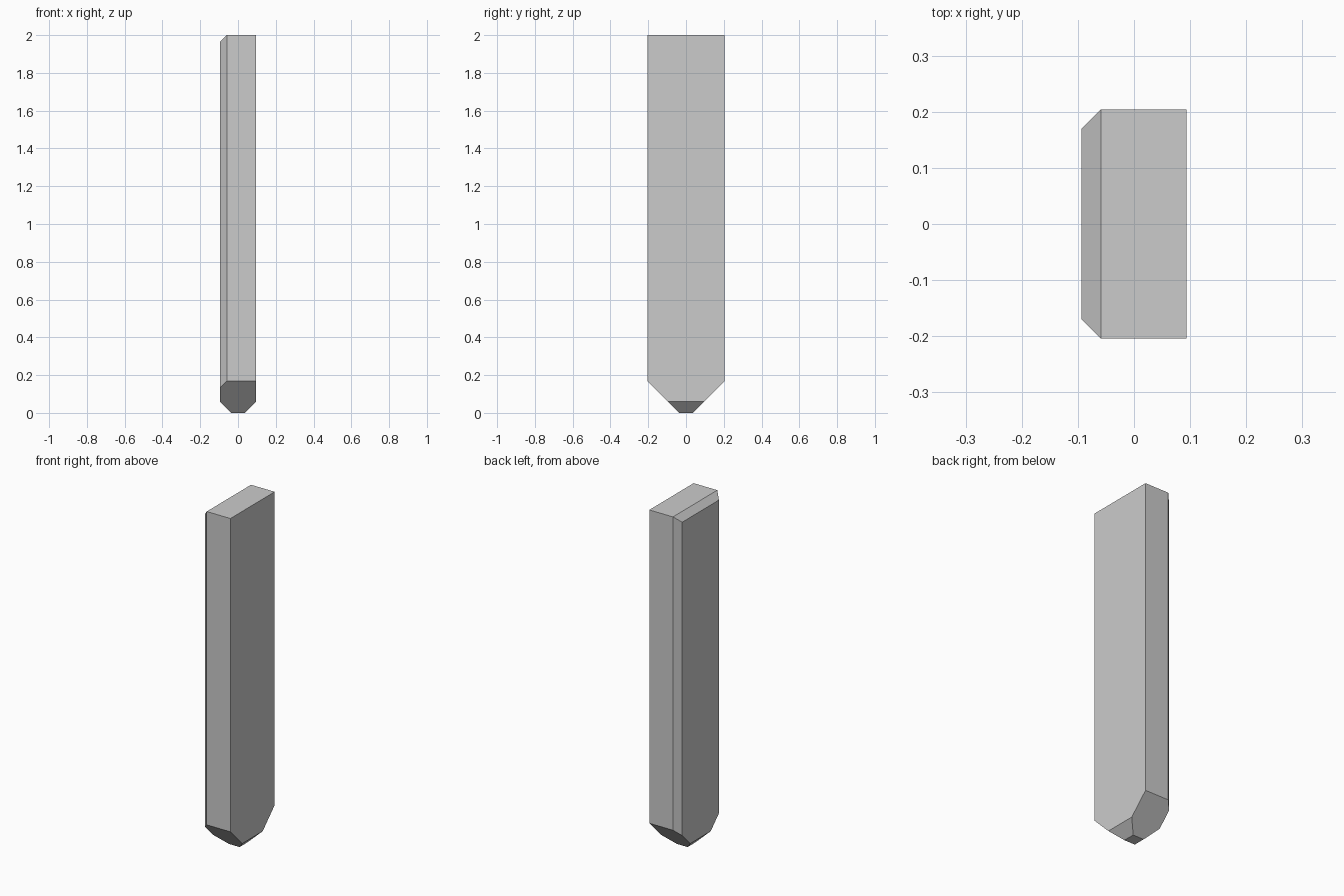
import bpy, bmesh
from mathutils import Vector

if "Cube" in bpy.data.objects:
    bpy.data.objects.remove(bpy.data.objects["Cube"])

HX, HY, H = 0.094, 0.2045, 2.0   # half width, half depth, height
TIP = 0.035                      # half size of the flat tip
CH = 0.035                       # edge chamfer

# Plain rectangular post
bm = bmesh.new()
bmesh.ops.create_cube(bm, size=1.0)
bmesh.ops.scale(bm, vec=(2 * HX, 2 * HY, H), verts=bm.verts)
bmesh.ops.translate(bm, vec=(0, 0, H / 2), verts=bm.verts)


def slice_off(point, normal):
    """Cut away everything beyond a plane and cap the opening."""
    geom = bm.verts[:] + bm.edges[:] + bm.faces[:]
    cut = bmesh.ops.bisect_plane(bm, geom=geom, dist=1e-6, plane_co=Vector(point),
                                 plane_no=Vector(normal).normalized(), clear_outer=True)
    edges = [e for e in bm.edges if e.is_boundary]
    bmesh.ops.contextual_create(bm, geom=edges)


for s in (-1, 1):
    # Pointed foot: 45 degree slopes on all four sides
    slice_off((0, s * TIP, 0), (0, s, -1))
    slice_off((s * TIP, 0, 0), (s, 0, -1))
    # Chamfered upright edges on the left side
    slice_off((-HX + CH, s * HY, 0), (-1, s, 0))
# Chamfered top left edge
slice_off((-HX + CH, 0, H), (-1, 0, 1))

bmesh.ops.recalc_face_normals(bm, faces=bm.faces)
mesh = bpy.data.meshes.new("pointed_post")
bm.to_mesh(mesh)
bm.free()
bpy.context.collection.objects.link(bpy.data.objects.new("pointed_post", mesh))
